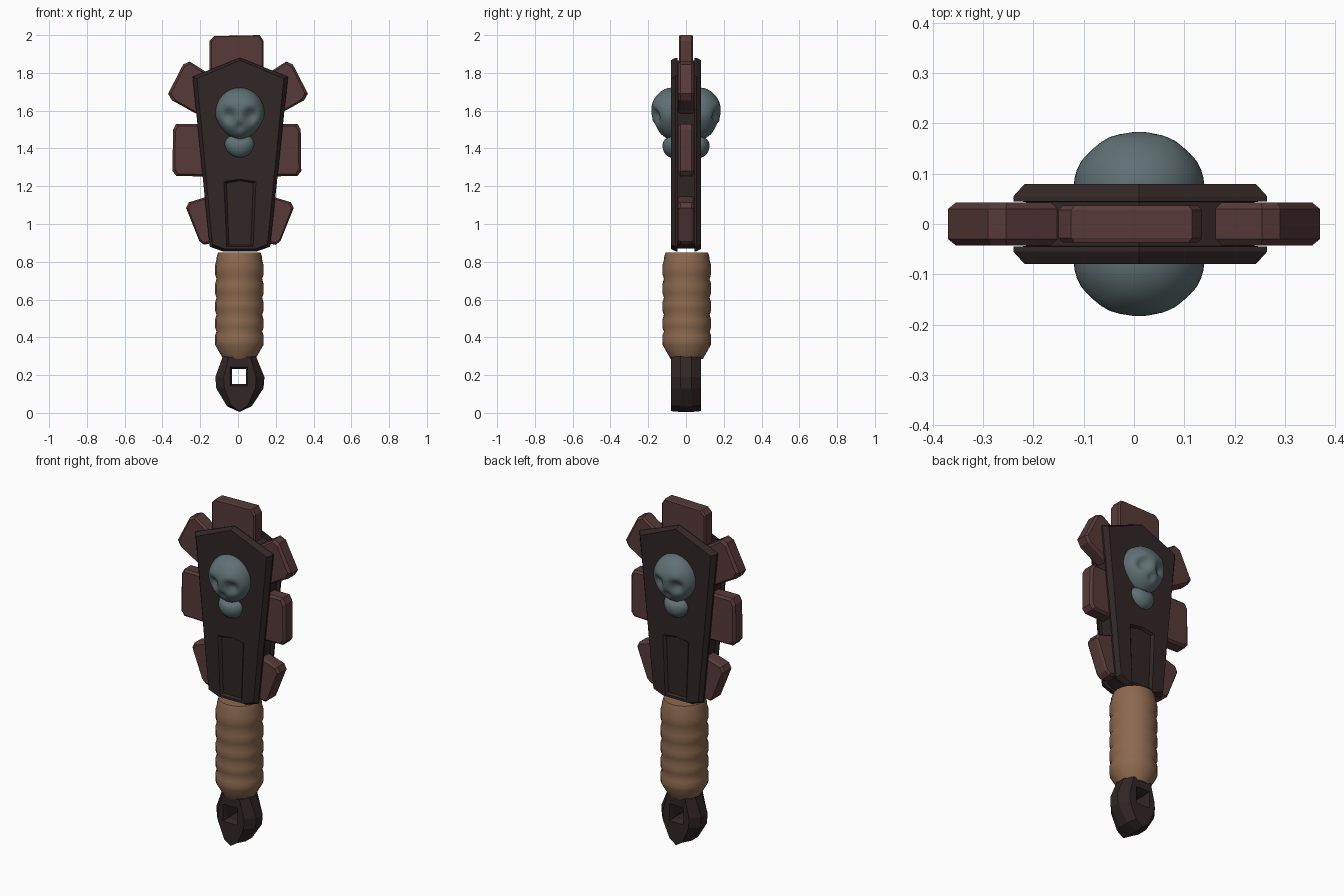
import bpy, bmesh, math
from mathutils import Vector

if "Cube" in bpy.data.objects:
    bpy.data.objects.remove(bpy.data.objects["Cube"])


def material(name, rgb):
    m = bpy.data.materials.new(name)
    m.use_nodes = True
    m.diffuse_color = (*rgb, 1)
    m.node_tree.nodes["Principled BSDF"].inputs["Base Color"].default_value = (*rgb, 1)
    return m


DARK = material("dark wood", (0.031, 0.019, 0.019))
RED = material("reddish stone", (0.098, 0.042, 0.042))
GREY = material("blue grey bone", (0.115, 0.162, 0.171))
TAN = material("tan leather", (0.262, 0.138, 0.076))


def finish(name, bm, mat, smooth=None):
    bmesh.ops.recalc_face_normals(bm, faces=bm.faces)
    me = bpy.data.meshes.new(name)
    bm.to_mesh(me)
    bm.free()
    me.materials.append(mat)
    ob = bpy.data.objects.new(name, me)
    bpy.context.collection.objects.link(ob)
    if smooth:
        bpy.ops.object.select_all(action='DESELECT')
        ob.select_set(True)
        bpy.context.view_layer.objects.active = ob
        bpy.ops.object.shade_smooth_by_angle(angle=math.radians(smooth))
    return ob


def loft(bm, rings):
    """Skin a list of equal rings of points and cap both ends."""
    rows = [[bm.verts.new(p) for p in ring] for ring in rings]
    n = len(rows[0])
    for a, b in zip(rows, rows[1:]):
        for i in range(n):
            bm.faces.new((a[i], a[(i + 1) % n], b[(i + 1) % n], b[i]))
    bm.faces.new(rows[0])
    bm.faces.new(rows[-1])


def slab(name, outline, layers, mat):
    """Front outline (x, z) stacked along y; layers are (y, x scale, z scale)."""
    xs, zs = zip(*outline)
    cx, cz = (min(xs) + max(xs)) / 2, (min(zs) + max(zs)) / 2
    bm = bmesh.new()
    loft(bm, [[(cx + (x - cx) * sx, y, cz + (z - cz) * sz) for x, z in outline]
              for y, sx, sz in layers])
    return finish(name, bm, mat)


def both_sides(half):
    """Complete a layer list given for the front half."""
    return half + [(-y, sx, sz) for y, sx, sz in reversed(half)]


def cut(target, cutter):
    mod = target.modifiers.new("cut", 'BOOLEAN')
    mod.operation = 'DIFFERENCE'
    mod.solver = 'EXACT'
    mod.object = cutter
    bpy.context.view_layer.objects.active = target
    bpy.ops.object.modifier_apply(modifier=mod.name)
    bpy.data.objects.remove(cutter)


# Paddle: two bevelled plates around a narrower core
paddle_outline = [(-0.24, 1.78), (0.01, 1.88), (0.265, 1.78), (0.17, 0.88),
                  (0.1, 0.855), (-0.08, 0.855), (-0.15, 0.88)]
paddle = slab("paddle", paddle_outline, both_sides(
    [(-0.08, 0.91, 0.975), (-0.055, 1, 1), (-0.045, 1, 1), (-0.044, 0.9, 0.97)]), DARK)

# Recessed panel on each face
panel = [(-0.075, 1.225), (0.01, 1.237), (0.095, 1.225), (0.08, 0.88), (-0.06, 0.88)]
for s in (-1, 1):
    cut(paddle, slab("panel_cutter", panel,
                     [(s * 0.066, 0.83, 0.95), (s * 0.08, 1, 1), (s * 0.1, 1, 1)], DARK))

# Blunt teeth around the edge
tooth_layers = both_sides([(-0.043, 0.88, 0.92), (-0.03, 1, 1)])
slab("top_tooth", [(-0.15, 1.75), (-0.15, 1.97), (-0.125, 1.995), (0.115, 2.0),
                   (0.135, 1.97), (0.135, 1.75)], both_sides([(-0.037, 0.94, 0.97), (-0.028, 1, 1)]), RED)
teeth = {
    "upper_tooth": (0, [(0.1, 1.76), (0.255, 1.86), (0.29, 1.845), (0.37, 1.69),
                        (0.35, 1.655), (0.16, 1.55)]),
    "middle_tooth": (-0.012, [(0.12, 1.53), (0.315, 1.53), (0.332, 1.50), (0.335, 1.28),
                              (0.315, 1.255), (0.12, 1.25)]),
    "lower_tooth": (0.02, [(0.1, 1.17), (0.28, 1.115), (0.295, 1.085), (0.225, 0.91),
                           (0.2, 0.89), (0.1, 0.91)]),
}
for name, (shift, pts) in teeth.items():
    slab("left_" + name, pts, tooth_layers, RED)
    slab("right_" + name, [(shift - x, z) for x, z in pts], tooth_layers, RED)

# Ribbed wrapped grip, turned around its axis
profile = [(0.085, 0.285), (0.128, 0.36)]
ribs = [0.36, 0.43, 0.52, 0.61, 0.71, 0.81]
for lo, hi in zip(ribs, ribs[1:]):
    h = hi - lo
    profile += [(0.129, lo + h * 0.25), (0.129, lo + h * 0.7), (0.121, hi)]
profile += [(0.119, 0.83), (0.112, 0.85)]
bm = bmesh.new()
SIDES = 20
loft(bm, [[(0.007 + r * math.cos(2 * math.pi * i / SIDES), 0.004 + r * math.sin(2 * math.pi * i / SIDES), z)
           for i in range(SIDES)] for r, z in profile])
finish("grip", bm, TAN, 40)

# Pommel with a square, countersunk hole
pommel = slab("pommel", [(-0.08, 0.3), (0.095, 0.3), (0.14, 0.19), (0.135, 0.13), (0.072, 0.035),
                         (0.007, 0.005), (-0.058, 0.035), (-0.115, 0.13), (-0.12, 0.19)],
              both_sides([(-0.08, 0.66, 0.97), (-0.03, 1, 1)]), DARK)
hole = [(-0.032, 0.152), (0.042, 0.152), (0.042, 0.232), (-0.032, 0.232)]
cut(pommel, slab("hole_cutter", hole,
                 both_sides([(-0.1, 1.25, 1.25), (-0.08, 1.25, 1.25), (-0.055, 1, 1)]), DARK))


# Skulls: a sphere tapered to the face, with dents for eyes and nose
def bump(x, z, cx, cz, r):
    return math.exp(-((x - cx) ** 2 + (z - cz) ** 2) / r ** 2)


def skull(name, side):
    bm = bmesh.new()
    bmesh.ops.create_icosphere(bm, subdivisions=4, radius=1)
    for v in bm.verts:
        x, y, z = v.co
        taper = 1 - 0.2 * max(0, -z - 0.1)
        x, z = x * 0.13 * taper, 1.585 + z * 0.137
        depth = -y * 0.115 * taper
        if depth > 0:
            eyes = bump(x, z, 0.056, 1.575, 0.034) + bump(x, z, -0.056, 1.575, 0.034)
            depth -= 0.042 * eyes + 0.02 * bump(x, z, 0, 1.515, 0.018)
            depth += 0.008 * bump(abs(x), z, 0.06, 1.625, 0.03)
        v.co = (x + 0.01, side * (0.073 + depth), z)
    finish(name, bm, GREY, 60)
    # Lower jaw, narrowing to the chin, leaving a mouth gap
    bm = bmesh.new()
    bmesh.ops.create_icosphere(bm, subdivisions=3, radius=1)
    for v in bm.verts:
        x, y, z = v.co
        wide = 0.078 * (1 + 0.15 * z)
        height = 1.415 + z * 0.065 - 0.022 * bump(x, z, 0.05, 0.9, 0.4) * (y < 0)
        v.co = (0.008 + x * wide, side * (0.07 - y * 0.055), height)
    finish(name + "_jaw", bm, GREY, 60)


skull("front_skull", -1)
skull("back_skull", 1)
